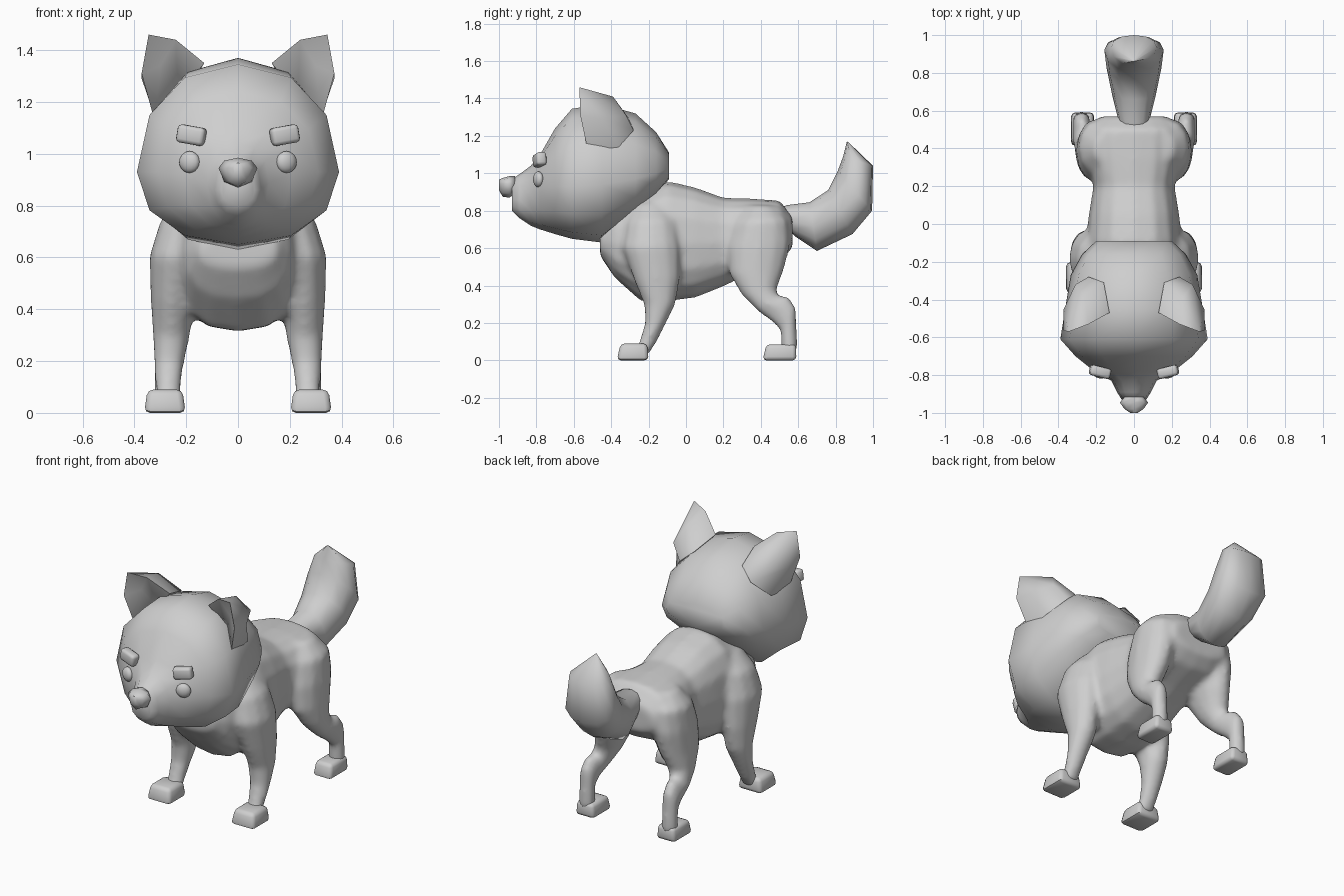
import bpy, bmesh, math
from mathutils import Vector, Matrix

cube = bpy.data.objects.get("Cube")
if cube:
    bpy.data.objects.remove(cube, do_unlink=True)

grey = bpy.data.materials.new("light grey")
grey.use_nodes = True
grey.diffuse_color = (0.62, 0.62, 0.62, 1)
grey.node_tree.nodes["Principled BSDF"].inputs["Base Color"].default_value = grey.diffuse_color


def finish(name, bm, angle=60):
    """Turn a bmesh into a smooth shaded object."""
    bmesh.ops.recalc_face_normals(bm, faces=bm.faces[:])
    mesh = bpy.data.meshes.new(name)
    bm.to_mesh(mesh)
    bm.free()
    mesh.materials.append(grey)
    obj = bpy.data.objects.new(name, mesh)
    bpy.context.collection.objects.link(obj)
    bpy.ops.object.select_all(action='DESELECT')
    obj.select_set(True)
    bpy.context.view_layer.objects.active = obj
    bpy.ops.object.shade_smooth_by_angle(angle=math.radians(angle))
    return obj


def bridge(bm, rings):
    """Skin a list of closed rings with quads."""
    for a, b in zip(rings, rings[1:]):
        for i in range(len(a)):
            j = (i + 1) % len(a)
            bm.faces.new((a[i], a[j], b[j], b[i]))


def loft(name, sections, sides=12, power=1.0):
    """Section: centre x, low (y, z), high (y, z), half width, widest fraction."""
    bm = bmesh.new()
    rings = []
    for cx, lo, hi, half, wide in sections:
        lo, hi = Vector((cx, *lo)), Vector((cx, *hi))
        mid = lo.lerp(hi, wide)
        ring = []
        for k in range(sides):
            a = math.tau * k / sides
            c, s = [math.copysign(abs(v) ** power, v) for v in (math.cos(a), math.sin(a))]
            p = mid + (hi - mid) * s if s > 0 else mid + (mid - lo) * s
            ring.append(bm.verts.new(p + Vector((half * c, 0, 0))))
        rings.append(ring)
    bridge(bm, rings)
    bm.faces.new(rings[0])
    bm.faces.new(rings[-1])
    return finish(name, bm)


def upright(rows):
    """Sections standing along y from (y, bottom, widest, top, half width)."""
    return [(0, (y, b), (y, t), h, (w - b) / (t - b)) for y, b, w, t, h in rows]


def leg(name, side, rows):
    """Sections from (centre x, front (y, z), back (y, z), half width)."""
    return loft(name, [(side * x, lo, hi, half, 0.5) for x, lo, hi, half in rows])


def block(name, centre, size, bevel, taper=1.0, turn=(0, 0), shift=0.0):
    """Bevelled box, optionally narrowed towards its top, turned about y and z."""
    bm = bmesh.new()
    bmesh.ops.create_cube(bm, size=1)
    for v in bm.verts:
        if v.co.z > 0:
            v.co.x *= taper
            v.co.y = v.co.y * taper + shift
        v.co = Vector(a * b for a, b in zip(v.co, size))
    bmesh.ops.bevel(bm, geom=bm.edges[:], offset=bevel, segments=2,
                    profile=0.5, affect='EDGES')
    bm.transform(Matrix.Translation(centre) @ Matrix.Rotation(turn[1], 4, 'Z')
                 @ Matrix.Rotation(turn[0], 4, 'Y'))
    return finish(name, bm, 50)


# Trunk from chest to rump
body = loft("body", upright([
    (-0.46, 0.56, 0.63, 0.70, 0.15), (-0.38, 0.44, 0.62, 0.82, 0.21),
    (-0.24, 0.315, 0.62, 0.90, 0.25), (-0.10, 0.315, 0.62, 0.96, 0.255),
    (0.05, 0.335, 0.62, 0.925, 0.24), (0.20, 0.395, 0.63, 0.87, 0.215),
    (0.35, 0.47, 0.65, 0.865, 0.25), (0.50, 0.53, 0.68, 0.855, 0.25),
    (0.57, 0.60, 0.68, 0.77, 0.18)]), 16, 0.82)

# Head, tapering into the muzzle
loft("head", upright([
    (-0.09, 0.97, 1.03, 1.11, 0.20), (-0.16, 0.88, 1.00, 1.22, 0.275),
    (-0.27, 0.78, 0.97, 1.32, 0.335), (-0.45, 0.63, 0.94, 1.37, 0.365),
    (-0.61, 0.65, 0.93, 1.345, 0.39), (-0.70, 0.675, 0.93, 1.24, 0.31),
    (-0.78, 0.70, 0.92, 1.10, 0.21), (-0.83, 0.72, 0.89, 1.04, 0.12),
    (-0.89, 0.76, 0.86, 0.995, 0.09), (-0.93, 0.80, 0.86, 0.97, 0.065)]), 12, 0.92)

# Nose, wide above and pointed below
loft("nose", upright([
    (-0.915, 0.89, 0.945, 0.985, 0.05), (-0.945, 0.87, 0.945, 0.985, 0.075),
    (-0.98, 0.875, 0.945, 0.975, 0.05), (-1.0, 0.91, 0.945, 0.965, 0.02)]), 8)

# Tail, curling upwards to a point
loft("tail", [
    (0, (0.54, 0.71), (0.49, 0.81), 0.07, 0.5),
    (0, (0.58, 0.665), (0.54, 0.83), 0.085, 0.5),
    (0, (0.70, 0.585), (0.66, 0.845), 0.115, 0.5),
    (0, (0.89, 0.675), (0.76, 0.91), 0.145, 0.5),
    (0, (0.995, 0.80), (0.81, 1.01), 0.157, 0.4),
    (0, (1.0, 1.04), (0.84, 1.09), 0.12, 0.4),
    (0, (0.87, 1.165), (0.86, 1.17), 0.005, 0.5)], 12, 0.9)

EAR_BASE = [(.13, -.47, 1.35), (.16, -.31, 1.30), (.24, -.28, 1.23),
            (.32, -.36, 1.14), (.32, -.525, 1.12), (.23, -.44, 1.22)]
EAR_MID = [(.24, -.53, 1.44), (.26, -.39, 1.41), (.31, -.32, 1.31),
           (.372, -.45, 1.29), (.372, -.565, 1.31), (.30, -.50, 1.34)]

limbs = []
for label, s in (("left", 1), ("right", -1)):
    # Ear with a rounded back and a hollow front
    bm = bmesh.new()
    base, mid = [[bm.verts.new((s * x, y, z)) for x, y, z in ring]
                 for ring in (EAR_BASE, EAR_MID)]
    bridge(bm, [base, mid])
    tip = bm.verts.new((s * 0.345, -0.57, 1.46))
    for i in range(len(mid)):
        bm.faces.new((mid[i], mid[(i + 1) % len(mid)], tip))
    bm.faces.new(base)
    finish(label + "_ear", bm, 70)

    # Eye and eyebrow
    bm = bmesh.new()
    bmesh.ops.create_uvsphere(bm, u_segments=14, v_segments=10, radius=0.042)
    bm.transform(Matrix.Translation((s * 0.187, -0.79, 0.968))
                 @ Matrix.Rotation(s * 0.4, 4, 'Z') @ Matrix.Diagonal((1, 0.6, 1, 1)))
    finish(label + "_eye", bm)
    block(label + "_eyebrow", (s * 0.18, -0.783, 1.072),
          (0.11, 0.055, 0.07), 0.015, turn=(-s * 0.17, s * 0.25))

    # Front leg, running up into the shoulder
    limbs.append(leg(label + "_front_leg", s, [
        (0.13, (-0.28, 0.84), (-0.10, 0.84), 0.08),
        (0.195, (-0.32, 0.74), (-0.05, 0.75), 0.105),
        (0.238, (-0.34, 0.60), (-0.03, 0.61), 0.105),
        (0.253, (-0.28, 0.43), (-0.03, 0.44), 0.085),
        (0.257, (-0.225, 0.30), (-0.055, 0.30), 0.073),
        (0.265, (-0.22, 0.20), (-0.105, 0.20), 0.06),
        (0.27, (-0.25, 0.10), (-0.155, 0.10), 0.05),
        (0.27, (-0.28, 0.03), (-0.20, 0.03), 0.05)]))
    block(label + "_front_paw", (s * 0.282, -0.285, 0.045),
          (0.16, 0.17, 0.09), 0.022, 0.84, shift=0.04)

    # Hind leg, running from the haunch to a bent hock
    limbs.append(leg(label + "_hind_leg", s, [
        (0.13, (0.32, 0.83), (0.48, 0.83), 0.08),
        (0.183, (0.26, 0.74), (0.55, 0.75), 0.108),
        (0.20, (0.22, 0.60), (0.56, 0.62), 0.105),
        (0.22, (0.23, 0.46), (0.525, 0.48), 0.09),
        (0.245, (0.30, 0.345), (0.485, 0.38), 0.07),
        (0.265, (0.385, 0.26), (0.49, 0.345), 0.057),
        (0.275, (0.465, 0.20), (0.545, 0.345), 0.047),
        (0.278, (0.505, 0.16), (0.59, 0.285), 0.046),
        (0.278, (0.51, 0.04), (0.597, 0.05), 0.047)]))
    block(label + "_hind_paw", (s * 0.272, 0.50, 0.043),
          (0.125, 0.18, 0.086), 0.02, 0.88, shift=0.05)

# Blend the legs into the trunk as one skin
bpy.ops.object.select_all(action='DESELECT')
for obj in limbs + [body]:
    obj.select_set(True)
bpy.context.view_layer.objects.active = body
bpy.ops.object.join()
skin = body.modifiers.new("skin", 'REMESH')
skin.mode = 'VOXEL'
skin.voxel_size = 0.016
skin.use_smooth_shade = True
soften = body.modifiers.new("soften", 'SMOOTH')
soften.factor = 0.5
soften.iterations = 10
